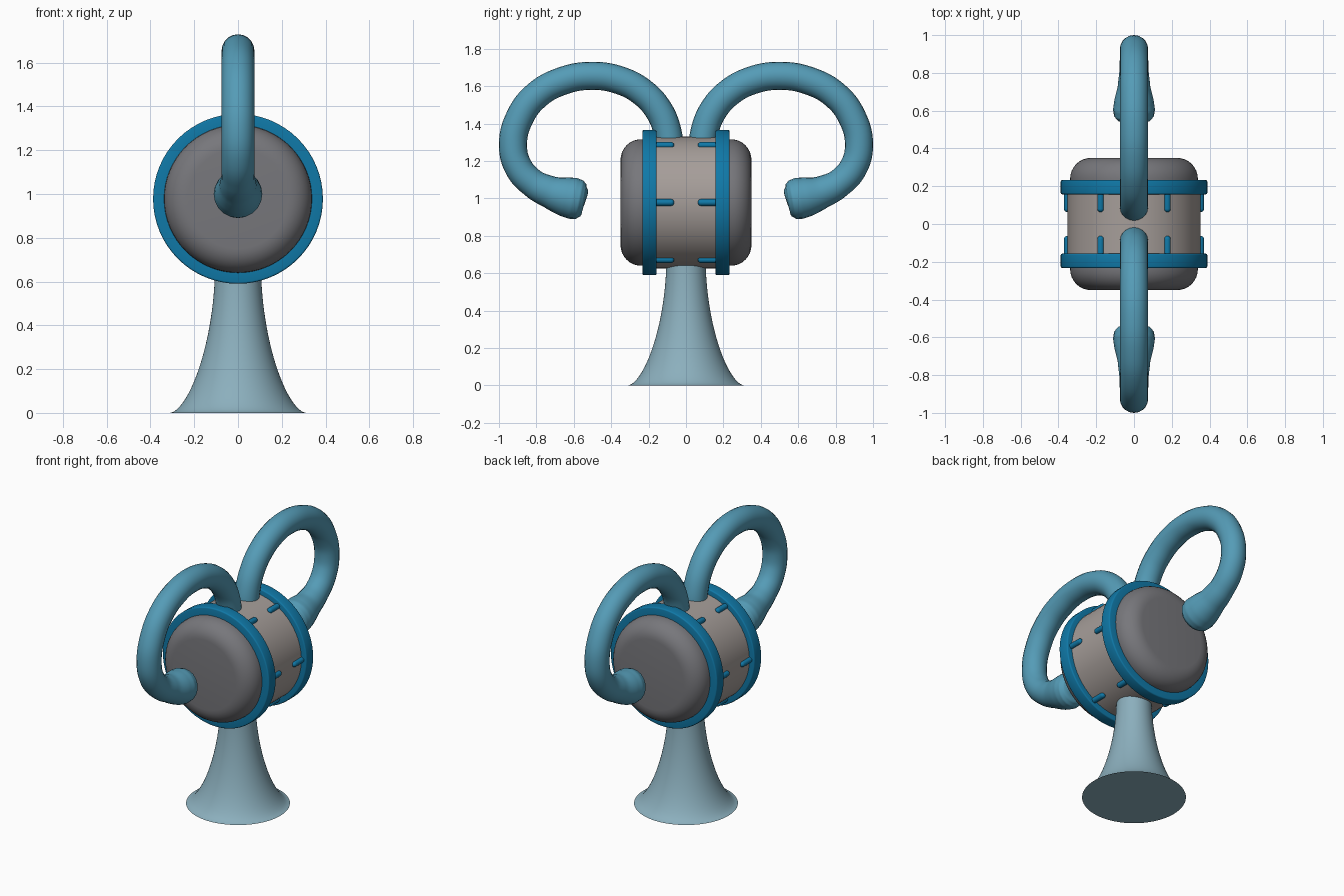
import bpy, math
from mathutils import Matrix, Vector

cube = bpy.data.objects.get("Cube")
if cube:
    bpy.data.objects.remove(cube, do_unlink=True)

CENTRE = 0.978      # height of the drum axis
TO_Y = Matrix.Rotation(-math.pi / 2, 4, 'X')   # turns +z to +y


def material(name, r, g, b):
    m = bpy.data.materials.new(name)
    m.use_nodes = True
    m.diffuse_color = (r, g, b, 1)
    bsdf = m.node_tree.nodes["Principled BSDF"]
    bsdf.inputs["Base Color"].default_value = (r, g, b, 1)
    bsdf.inputs["Roughness"].default_value = 0.6
    return m


teal = material("teal arm", 0.09, 0.33, 0.47)
blue = material("deep blue", 0.005, 0.19, 0.39)
pale = material("pale blue grey", 0.26, 0.43, 0.51)
warm = material("warm grey", 0.38, 0.34, 0.32)
dark = material("dark grey", 0.185, 0.185, 0.20)


def smooth(obj, angle=40):
    bpy.ops.object.select_all(action='DESELECT')
    obj.select_set(True)
    bpy.context.view_layer.objects.active = obj
    bpy.ops.object.shade_smooth_by_angle(angle=math.radians(angle))


def lathe(name, profile, mat, matrix=Matrix(), closed=False, steps=64):
    """Spin (radius, height) points round z; open profiles get end caps."""
    n = len(profile)
    verts = [(r * math.cos(a), r * math.sin(a), h)
             for a in (math.tau * i / steps for i in range(steps))
             for r, h in profile]
    faces = []
    for i in range(steps):
        j = (i + 1) % steps
        for k in range(n if closed else n - 1):
            m = (k + 1) % n
            faces.append((i * n + k, j * n + k, j * n + m, i * n + m))
    if not closed:
        faces.append([i * n for i in reversed(range(steps))])
        faces.append([i * n + n - 1 for i in range(steps)])
    mesh = bpy.data.meshes.new(name)
    mesh.from_pydata(verts, [], faces)
    mesh.transform(matrix)
    mesh.materials.append(mat)
    obj = bpy.data.objects.new(name, mesh)
    bpy.context.collection.objects.link(obj)
    smooth(obj)
    return obj


def arc(r, h, size, start, end, steps=8):
    """Rounded corner centred on (r, h)."""
    angles = [math.radians(start + (end - start) * i / steps) for i in range(steps + 1)]
    return [(r + size * math.cos(a), h + size * math.sin(a)) for a in angles]


# Flared stand
stand = [(0.31 - 0.205 * math.sin(t * math.pi / 2) ** 0.95, 0.68 * (1 - math.cos(t * math.pi / 2)) ** 0.8)
         for t in (i / 24 for i in range(25))]
lathe("stand", stand, pale)

# Drum barrel
drum = Matrix.Translation((0, 0, CENTRE)) @ TO_Y
lathe("drum_barrel", [(0.352, -0.2), (0.352, 0.2)], warm, drum)

# Arm centre line as (y, z, radius), ending in a rounded club
ARM = [(0.085, 1.23, .075), (0.10, 1.36, .075), (0.145, 1.47, .075),
       (0.23, 1.565, .075), (0.35, 1.63, .075), (0.50, 1.655, .075),
       (0.66, 1.628, .075), (0.80, 1.55, .075), (0.89, 1.43, .075),
       (0.925, 1.285, .075), (0.895, 1.165, .075), (0.82, 1.082, .076),
       (0.73, 1.035, .086), (0.65, 1.010, .105), (0.605, 1.0, .111),
       (0.57, 0.993, .105), (0.55, 0.989, .088), (0.54, 0.987, .06),
       (0.537, 0.986, .02)]

for side, label in ((-1, "front"), (1, "back")):
    end = Matrix.Translation((0, 0, CENTRE)) @ Matrix.Diagonal((1, side, 1, 1)) @ TO_Y

    # Skin with a rounded edge
    skin = [(0.338, 0.17)] + arc(0.228, 0.24, 0.11, 0, 90)
    head = lathe(label + "_drum_skin", skin, dark, end)

    # Hoop with softened outer corners
    hoop_profile = ([(0.335, 0.157)] + arc(0.38, 0.165, 0.008, -90, 0, 3)
                    + arc(0.38, 0.225, 0.008, 0, 90, 3) + [(0.335, 0.233)])
    hoop = lathe(label + "_hoop", hoop_profile, blue, end, closed=True)
    parts = [head, hoop]

    # Six round-ended tension pins
    pin = arc(0, 0.081, 0.018, -88, 0, 5) + [(0.018, 0.18)]
    for i in range(6):
        a = math.radians(60 * i)
        shift = Matrix.Translation((0.353 * math.cos(a), 0.353 * math.sin(a), 0))
        parts.append(lathe(f"{label}_pin_{i + 1}", pin, blue, end @ shift, steps=16))
    if side < 0:
        for p in parts:
            p.data.flip_normals()

    # Curled arm
    curve = bpy.data.curves.new(label + "_arm", 'CURVE')
    curve.dimensions = '3D'
    curve.bevel_depth = 1
    curve.bevel_resolution = 8
    curve.resolution_u = 6
    curve.use_fill_caps = True
    spline = curve.splines.new('BEZIER')
    spline.bezier_points.add(len(ARM) - 1)
    for point, (y, z, r) in zip(spline.bezier_points, ARM):
        point.co = Vector((0, side * y, z))
        point.radius = r
        point.handle_left_type = point.handle_right_type = 'AUTO'
    curve.materials.append(teal)
    arm = bpy.data.objects.new(label + "_arm", curve)
    bpy.context.collection.objects.link(arm)
    bpy.ops.object.select_all(action='DESELECT')
    arm.select_set(True)
    bpy.context.view_layer.objects.active = arm
    bpy.ops.object.convert(target='MESH')
    smooth(bpy.context.view_layer.objects.active, 60)
